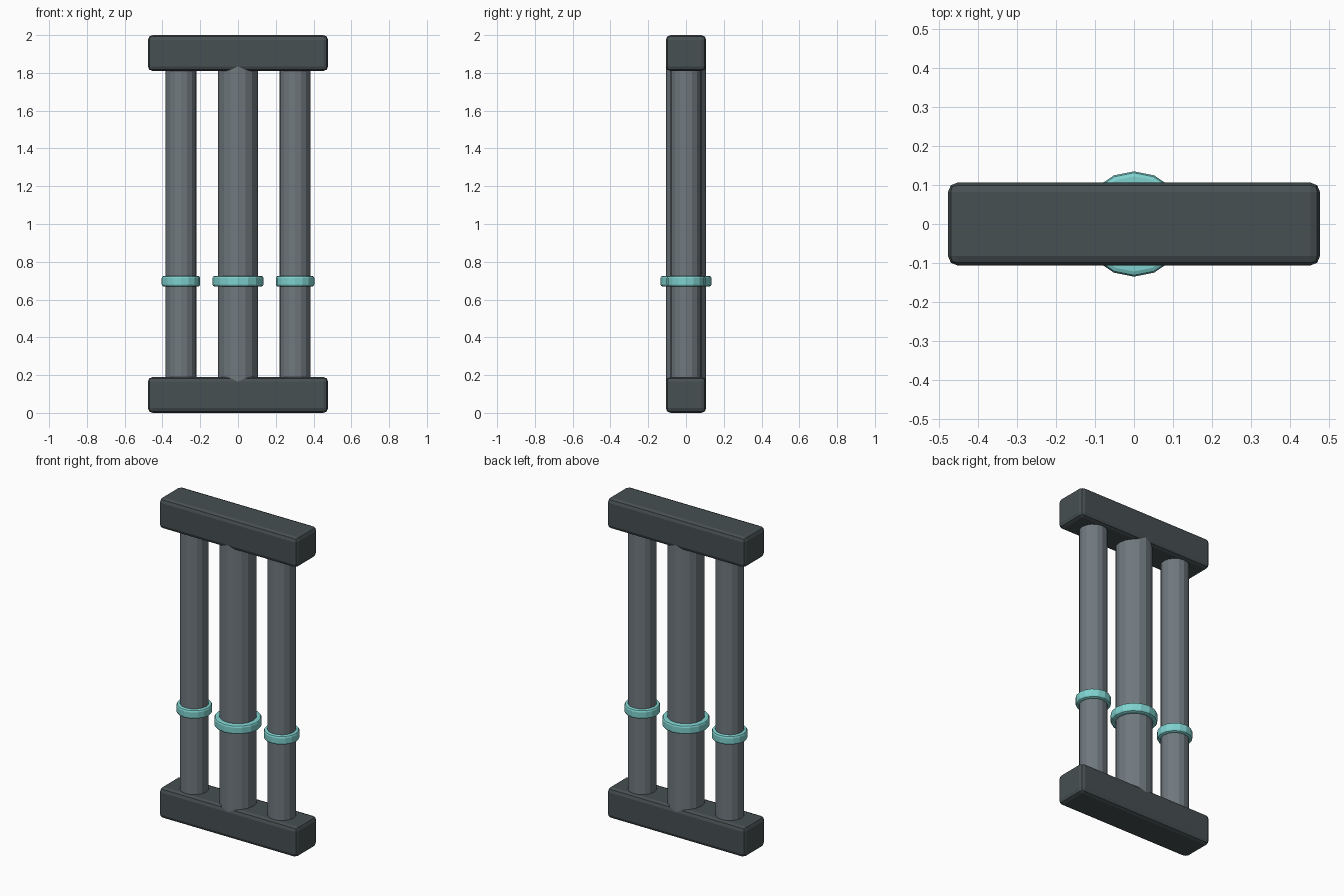
import bpy

if "Cube" in bpy.data.objects:
    bpy.data.objects.remove(bpy.data.objects["Cube"])


def material(name, rgb):
    m = bpy.data.materials.new(name)
    m.diffuse_color = (*rgb, 1)
    m.use_nodes = True
    m.node_tree.nodes["Principled BSDF"].inputs["Base Color"].default_value = m.diffuse_color
    return m


DARK = material("dark slate", (0.063, 0.08, 0.085))
GREY = material("steel grey", (0.16, 0.19, 0.21))
TEAL = material("pale teal", (0.21, 0.64, 0.62))


def finish(name, mat, bevel=0, segments=2):
    ob = bpy.context.object
    ob.name = name
    ob.data.materials.append(mat)
    if bevel:
        mod = ob.modifiers.new("Rounded edges", 'BEVEL')
        mod.width = bevel
        mod.segments = segments
        mod.limit_method = 'ANGLE'
        mod.angle_limit = 0.7
    return ob


def column(name, x, z0, z1, radius, mat, bevel=0):
    bpy.ops.mesh.primitive_cylinder_add(
        vertices=16, radius=radius, depth=z1 - z0, location=(x, 0, (z0 + z1) / 2))
    return finish(name, mat, bevel)


# Rounded bars at the bottom and top
for name, z in (("bottom_bar", 0.095), ("top_bar", 1.905)):
    bpy.ops.mesh.primitive_cube_add(size=1, location=(0, 0, z))
    ob = bpy.context.object
    ob.scale = (0.954, 0.213, 0.19)
    bpy.ops.object.transform_apply(location=False, rotation=False, scale=True)
    finish(name, DARK, 0.025)

# Three faceted pipes, each with a raised band
for name, x, r, band in (("left", -0.302, 0.082, 0.102),
                         ("middle", 0, 0.1065, 0.135),
                         ("right", 0.302, 0.082, 0.102)):
    column(name + "_pipe", x, 0.1, 1.9, r, GREY)
    column(name + "_band", x, 0.668, 0.726, band, TEAL, 0.013)
